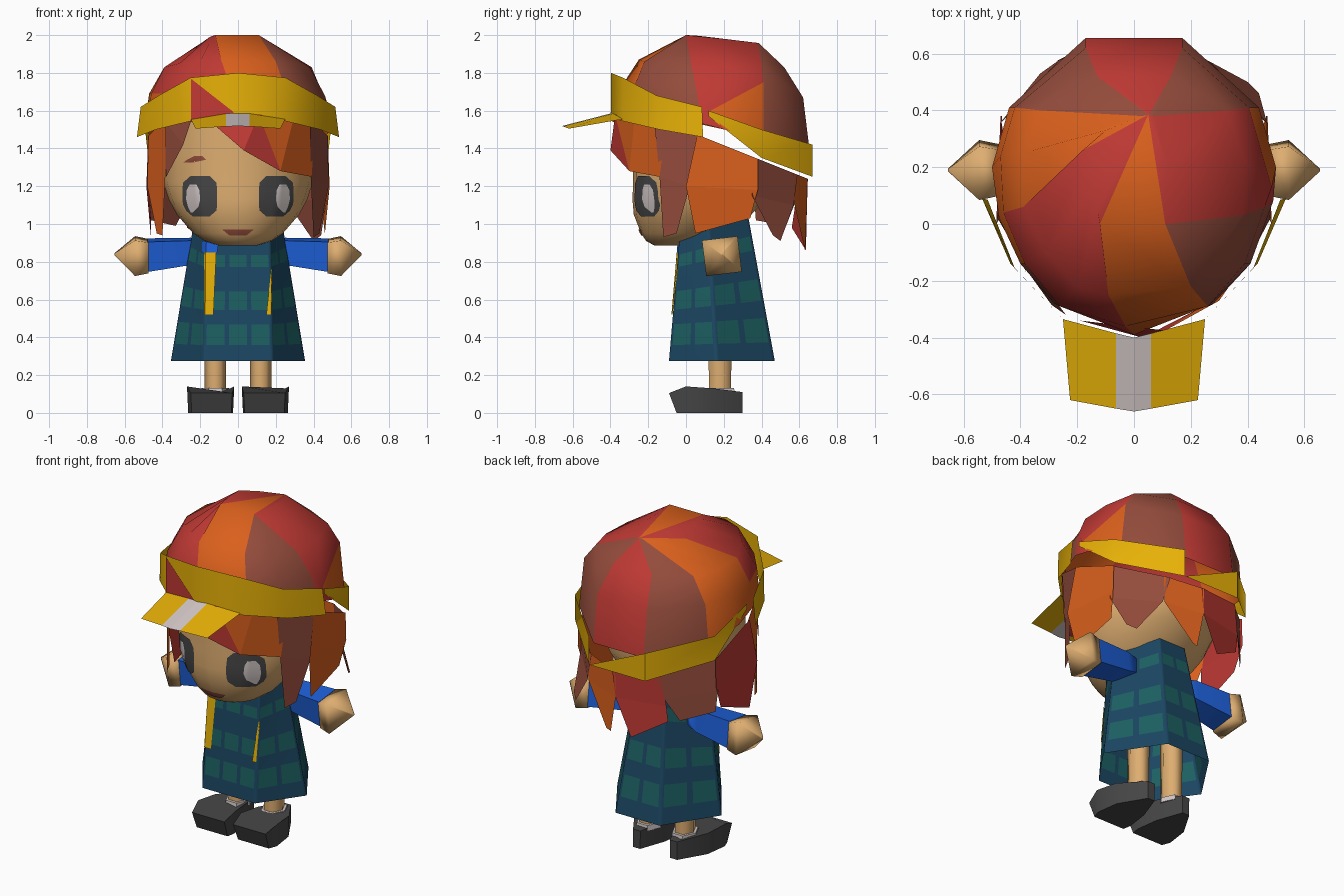
import bpy, bmesh, math
from mathutils import Vector
from mathutils.bvhtree import BVHTree

if "Cube" in bpy.data.objects:
    bpy.data.objects.remove(bpy.data.objects["Cube"])

COLS = {"red": (190, 60, 55), "orange": (217, 96, 34), "brown": (146, 77, 62), "yellow": (230, 175, 16),
        "skin": (221, 172, 112), "charcoal": (72, 72, 72), "pale": (208, 198, 196),
        "navy": (33, 72, 98), "teal": (34, 95, 97), "blue": (35, 96, 216)}
MATS = {}
for n, c in COLS.items():
    MATS[n] = bpy.data.materials.new(n)
    MATS[n].diffuse_color = [(v / 255) ** 2.2 for v in c] + [1]


def make(name, verts, faces, cols, mirror=False, smooth=35):
    """Mesh from points and faces; cols is one colour or one per face."""
    verts, faces = [tuple(v) for v in verts], [tuple(f) for f in faces]
    cols = [cols] * len(faces) if isinstance(cols, str) else list(cols)
    if mirror:
        k = len(verts)
        verts += [(-x, y, z) for x, y, z in verts]
        faces += [tuple(i + k for i in reversed(f)) for f in faces]
        cols += cols
    me = bpy.data.meshes.new(name)
    me.from_pydata(verts, [], faces)
    used = sorted(set(cols))
    for c in used:
        me.materials.append(MATS[c])
    for p, c in zip(me.polygons, cols):
        p.material_index = used.index(c)
    bm = bmesh.new()
    bm.from_mesh(me)
    bmesh.ops.remove_doubles(bm, verts=bm.verts, dist=1e-5)
    bmesh.ops.recalc_face_normals(bm, faces=bm.faces)
    # open shells face away from the body axis
    if any(e.is_boundary for e in bm.edges):
        todo = set(bm.faces)
        while todo:
            isl, stack = set(), [todo.pop()]
            while stack:
                f = stack.pop()
                isl.add(f)
                for g in (g for e in f.edges for g in e.link_faces if g in todo):
                    todo.discard(g)
                    stack.append(g)
            s = 0
            for f in isl:
                c = f.calc_center_median()
                s += f.calc_area() * f.normal.dot(Vector((c.x, c.y - .15, 0.05)))
            if s < 0:
                bmesh.ops.reverse_faces(bm, faces=list(isl))
    bm.to_mesh(me)
    bm.free()
    ob = bpy.data.objects.new(name, me)
    bpy.context.collection.objects.link(ob)
    if smooth:
        bpy.ops.object.select_all(action='DESELECT')
        ob.select_set(True)
        bpy.context.view_layer.objects.active = ob
        bpy.ops.object.shade_smooth_by_angle(angle=math.radians(smooth))
    return ob


def loft(rings, closed=True, caps=(False, False)):
    n, verts = len(rings[0]), [p for r in rings for p in r]
    faces = []
    for r in range(len(rings) - 1):
        for i in range(n if closed else n - 1):
            j = (i + 1) % n
            faces.append((r * n + i, r * n + j, (r + 1) * n + j, (r + 1) * n + i))
    if caps[0]:
        faces.append(tuple(reversed(range(n))))
    if caps[1]:
        faces.append(tuple(range(len(verts) - n, len(verts))))
    return verts, faces


def tree_of(ob):
    bm = bmesh.new()
    bm.from_mesh(ob.data)
    return BVHTree.FromBMesh(bm)


def decal(name, tree, rows, col, off, mirror=False):
    """Thin patch laid on a front surface; rows are (z, x0, x1)."""
    out = []
    for z, a, b in rows:
        r = []
        for x in (a + (b - a) * i / 8 for i in range(9)):
            hit = tree.ray_cast(Vector((x, -2, z)), Vector((0, 1, 0)))[0]
            r.append((x, (hit.y if hit else 0) - off, z))
        out.append(r)
    make(name, *loft(out, closed=False), col, mirror)


# Head: bowl, open at the top along a slope hidden by the hair
SIDES, rings = 20, []
for z, f, cy in [(.885, .25, -.07), (.91, .45, -.04), (.95, .60, -.01), (1.05, .82, .035),
                 (1.13, .93, .07), (1.22, 1, .1), (1.4, 1, .1), (1.65, .97, .09)]:
    rings.append([(.395 * f * math.cos(a), cy + .38 * f * math.sin(a), z)
                  for a in (2 * math.pi * i / SIDES for i in range(SIDES))])
head = make("head", *loft(rings, caps=(True, False)), "skin", smooth=60)
bm = bmesh.new()
bm.from_mesh(head.data)
bmesh.ops.bisect_plane(bm, geom=bm.verts[:] + bm.edges[:] + bm.faces[:], plane_co=(0, .08, 1.45),
                       plane_no=(0, .4, 1), clear_outer=True)
bm.to_mesh(head.data)
face = tree_of(head)
decal("eye", face, [(1.04, .15, .24), (1.07, .115, .275), (1.10, .11, .29), (1.13, .11, .295),
                    (1.18, .11, .295), (1.22, .115, .29), (1.255, .15, .25)], "charcoal", .006, True)
decal("eye_shine", face, [(1.06, .24, .25), (1.09, .21, .265), (1.13, .2, .275), (1.18, .205, .272),
                          (1.21, .22, .255)], "pale", .009, True)
decal("mouth", face, [(.94, -.045, .045), (.955, -.065, .065), (.972, -.085, .085)], "brown", .006)
decal("eyebrow", face, [(1.325, -.29, -.24), (1.34, -.27, -.17), (1.36, -.23, -.19)], "brown", .006)

# Hair cap: seams running from the crown, each with top, shoulder, side and rim points
seams = [((-.12, 0, 2), (-.09, -.25, 1.87), (-.03, -.36, 1.7), (0, -.39), "orange"),
         ((.11, 0, 2), (.2, -.22, 1.86), (.26, -.29, 1.69), (.28, -.28), "brown"),
         ((.11, 0, 2), (.3, -.1, 1.85), (.39, -.14, 1.69), (.41, -.14), "brown"),
         ((.11, 0, 2), (.38, .03, 1.83), (.46, .06, 1.68), (.49, .08), "red"),
         ((.12, .2, 1.98), (.39, .22, 1.83), (.485, .13, 1.6), (.5, .2), "red"),
         ((.07, .38, 1.955), (.33, .4, 1.85), (.405, .41, 1.75), (.44, .41), "brown"),
         ((.055, .39, 1.953), (.13, .52, 1.83), (.17, .62, 1.67), (.17, .655), "red"),
         ((.045, .39, 1.953), (-.13, .52, 1.83), (-.17, .62, 1.67), (-.17, .655), "brown"),
         ((.03, .38, 1.955), (-.33, .4, 1.83), (-.42, .41, 1.68), (-.44, .41), "orange"),
         ((-.1, .33, 1.96), (-.39, .25, 1.83), (-.47, .24, 1.69), (-.5, .2), "orange"),
         ((-.18, .26, 1.968), (-.39, .06, 1.83), (-.46, .04, 1.69), (-.475, .02), "red"),
         ((-.15, .12, 1.99), (-.31, -.1, 1.85), (-.385, -.14, 1.69), (-.4, -.14), "red"),
         ((-.13, .05, 1.998), (-.2, -.22, 1.86), (-.26, -.29, 1.69), (-.28, -.28), "red")]
cap = [[(.05, .385, 1.958)] * 13] + [[s[k] for s in seams] for k in range(3)]
cap.append([(x, y, 1.54 - .26 * max(0, y - .05)) for x, y in (s[3] for s in seams)])
cols = []
for r in range(4):
    row = [s[4] for s in seams]
    if r == 3:
        row[4], row[10], row[11] = "orange", "orange", "brown"
    cols += row
make("hair_cap", *loft(cap), cols, smooth=70)

# Fringe: swept bang on one side, short panel on the other
make("fringe", [(-.19, -.34, 1.58), (.11, -.375, 1.58), (.225, -.3, 1.28), (.03, -.4, 1.39),
                (.3, -.27, 1.58), (.41, -.1, 1.56), (.39, -.14, 1.25),
                (-.4, -.1, 1.56), (-.24, -.32, 1.57), (-.29, -.285, 1.42), (-.38, -.16, 1.25)],
     [(0, 1, 3), (1, 2, 3), (1, 4, 2), (4, 5, 6, 2), (7, 8, 9), (7, 9, 10)],
     ["red", "red", "orange", "orange", "brown", "brown"], smooth=0)


# Side and back locks: each is top pair, middle pair, tip pair
def top(x, y):
    return (x, y, 1.465 - .4 * (y - .08))


locks = [("brown", top(.38, -.17), top(.475, .08), (.385, -.14, 1.25), (.48, .02, 1.2), (.40, -.12, .93), (.43, -.05, .95)),
         ("orange", top(.475, .06), top(.465, .38), (.485, 0, 1.2), (.47, .38, 1.18), (.46, .05, .95), (.45, .34, 1.03)),
         ("brown", top(.465, .36), top(.23, .59), (.47, .35, 1.15), (.27, .57, 1.1), (.44, .46, .94), (.4, .5, .91)),
         ("orange", top(.26, .57), top(.03, .645), (.26, .575, 1.1), (.03, .64, 1.08), (.1, .63, .87), (.07, .63, .86)),
         ("red", top(.05, .645), top(-.24, .59), (.03, .64, 1.08), (-.27, .575, 1.08), (-.07, .635, .86), (-.27, .56, .98)),
         ("brown", top(-.22, .6), top(-.465, .36), (-.26, .58, 1.12), (-.47, .36, 1.15), (-.33, .53, .99), (-.46, .37, 1.02)),
         ("red", top(-.465, .38), top(-.475, .06), (-.47, .38, 1.18), (-.485, 0, 1.2), (-.46, .32, 1.03), (-.46, .04, .92)),
         ("orange", top(-.475, .08), top(-.38, -.17), (-.48, .02, 1.2), (-.385, -.14, 1.25), (-.43, -.05, .95), (-.4, -.12, .94))]
v, f, cols = [], [], []
for c, *p in locks:
    k = len(v)
    v += p
    f += [(k, k + 1, k + 3, k + 2), (k + 2, k + 3, k + 5, k + 4)]
    cols += [c, c]
make("hair_locks", v, f, cols, smooth=0)

# Visor: flared front band, tapering back band with a half-open rear, and brim
lower = [(0, -.397, 1.56), (.25, -.335, 1.545), (.435, -.14, 1.5), (.535, .09, 1.46)]
upper = [(0, -.397, 1.8), (.25, -.335, 1.775), (.42, -.155, 1.68), (.515, .085, 1.62)]
make("visor_band", *loft([lower, upper], closed=False), "yellow", mirror=True, smooth=50)
lower = [(.5, .12, 1.57), (.475, .4, 1.35), (.19, .67, 1.25)]
upper = [(.5, .12, 1.6), (.475, .4, 1.5), (.19, .67, 1.42)]
make("back_band", *loft([lower, upper], closed=False), "yellow", mirror=True, smooth=50)
make("rear_strap", [(.19, .67, 1.25), (-.19, .67, 1.25), (-.19, .67, 1.42)], [(0, 1, 2)], "yellow", smooth=0)
make("loose_lock", [(-.25, -.342, 1.77), (-.02, -.399, 1.59), (-.25, -.342, 1.55)], [(0, 1, 2)], "red", smooth=0)
inner = [(-.25, -.335, 1.555), (-.063, -.385, 1.585), (0, -.4, 1.585), (.06, -.385, 1.585), (.25, -.335, 1.555)]
outer = [(-.225, -.62, 1.505), (-.063, -.65, 1.517), (0, -.66, 1.518), (.06, -.65, 1.517), (.225, -.62, 1.505)]
make("visor_brim", *loft([inner, outer], closed=False), ["yellow", "pale", "pale", "yellow"], smooth=0)

# Dress: flared six-sided shell with rows of teal patches
low = [(-.18, -.09), (.18, -.09), (.355, .16), (.15, .47), (-.15, .47), (-.355, .16)]
high = [(-.17, -.035), (.17, -.035), (.24, .12), (.09, .33), (-.09, .33), (-.24, .12)]
counts = [3, 2, 2, 2, 2, 2]


def around(o):
    out = []
    for i, n in enumerate(counts):
        a, b = Vector(o[i]), Vector(o[(i + 1) % 6])
        out += [a.lerp(b, (k + e) / n) for k in range(n) for e in (0, .1, .9)]
    return out


rings = []
for t in [0, .13, .30, .42, .57, .77, .87, 1]:
    rings.append([(*p.lerp(q, t), .275 + t * (.645 + .32 * (q.y + .035))) for p, q in zip(around(low), around(high))])
cols = ["teal" if r in (1, 3, 5) and i % 3 == 1 else "navy" for r in range(7) for i in range(len(rings[0]))]
cloth = tree_of(make("dress", *loft(rings), cols, smooth=70))

# Front trims
decal("long_trim", cloth, [(.52, -.18, -.13), (.63, -.18, -.125), (.74, -.18, -.12), (.85, -.18, -.115)], "yellow", .008)
decal("short_trim", cloth, [(.52, .15, .177), (.64, .163, .178), (.76, .176, .18)], "yellow", .008)
decal("shirt_front", cloth, [(.85, -.19, -.11), (.91, -.19, -.1)], "blue", .008)


# Arms and hands
def square(x, cz, h, tilt=.12):
    return [(x, .19 + h * 1.414 * math.cos(a + tilt), cz + h * 1.414 * math.sin(a + tilt))
            for a in (math.pi / 4 + math.pi / 2 * i for i in range(4))]


make("arm", *loft([square(.14, .87, .04), square(.25, .855, .065), square(.48, .835, .08)], caps=(True, True)),
     "blue", mirror=True, smooth=85)
make("hand", *loft([square(.475, .83, .082), square(.545, .83, .095), square(.655, .84, .004)],
                   caps=(True, True)), "skin", mirror=True, smooth=85)


# Legs, socks and shoes
def tube(z, r):
    return [(.12 + r * math.cos(i * math.pi / 3), .18 + 1.2 * r * math.sin(i * math.pi / 3), z) for i in range(6)]


make("leg", *loft([tube(.09, .056), tube(.5, .06)], caps=(True, True)), "skin", mirror=True, smooth=70)
make("sock", *loft([tube(.1, .075), tube(.131, .072)], caps=(True, True)), "pale", mirror=True)
rim = [(.03, -.09, .105), (.25, -.09, .105), (.27, 0, .14), (.25, .14, .13),
       (.15, .3, .11), (.1, .3, .11), (.04, .14, .13), (.02, 0, .14)]
sole = [(.145 + (x - .145) * .95, max(y, -.05), 0) for x, y, z in rim]
make("shoe", *loft([sole, rim], caps=(True, True)), "charcoal", mirror=True, smooth=50)

for m in bpy.data.materials:
    if m.users and not m.is_grease_pencil:
        m.use_nodes = True
        m.node_tree.nodes["Principled BSDF"].inputs["Base Color"].default_value = m.diffuse_color
